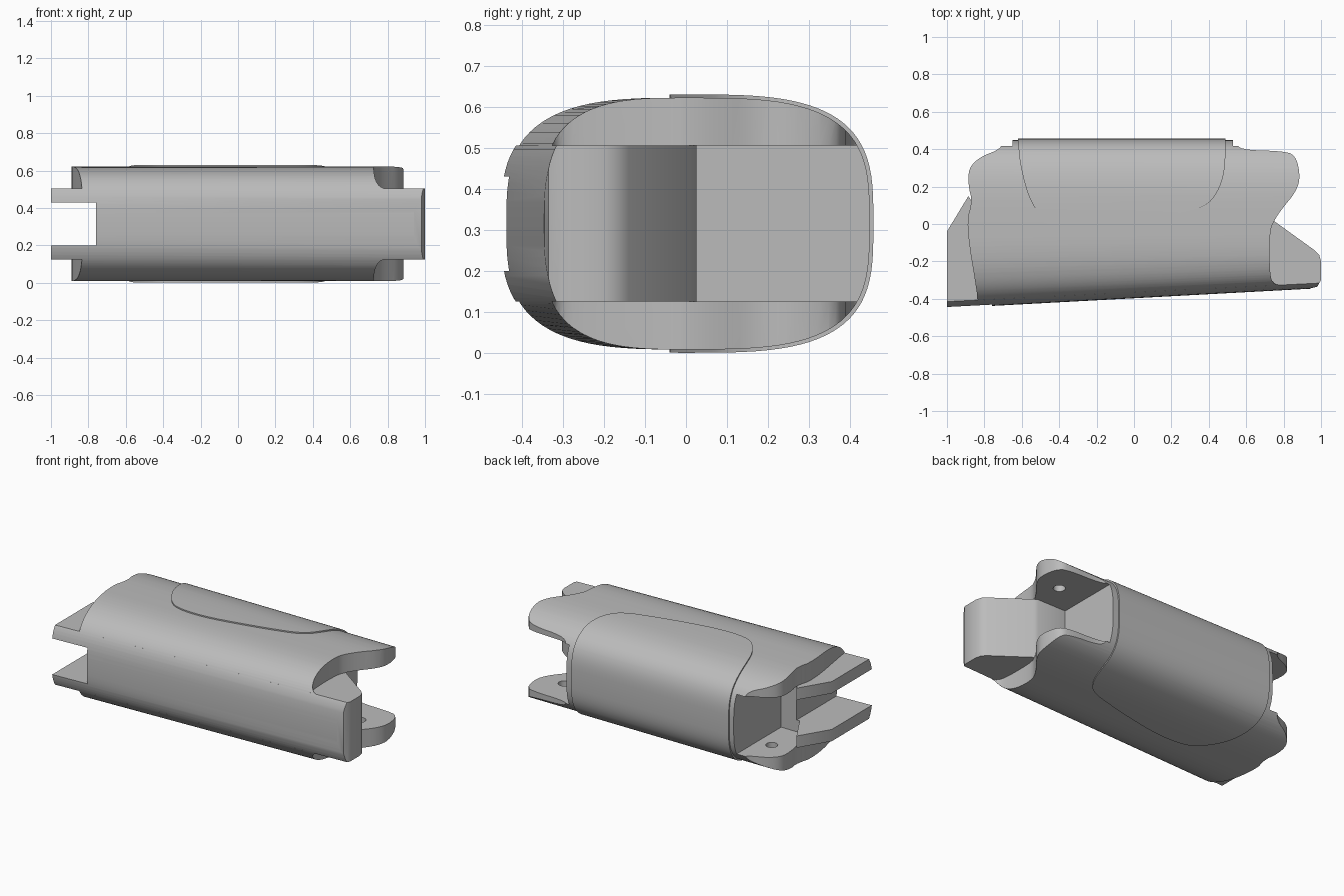
import bpy, bmesh, math

cube = bpy.data.objects.get("Cube")
if cube:
    bpy.data.objects.remove(cube, do_unlink=True)

MID = 0.315            # height of the centre plane
LOW, HIGH = 0.125, 0.505   # inner faces of the two shells

grey = bpy.data.materials.new("plain grey")
grey.use_nodes = True
colour = (0.5, 0.5, 0.5, 1)
grey.diffuse_color = colour
grey.node_tree.nodes["Principled BSDF"].inputs["Base Color"].default_value = colour


def loft(name, rings):
    """Solid skinned between two equal rings of points."""
    bm = bmesh.new()
    a, b = [[bm.verts.new(p) for p in ring] for ring in rings]
    n = len(a)
    for i in range(n):
        j = (i + 1) % n
        bm.faces.new((a[i], a[j], b[j], b[i]))
    bm.faces.new(a[::-1])
    bm.faces.new(b)
    bmesh.ops.recalc_face_normals(bm, faces=bm.faces)
    mesh = bpy.data.meshes.new(name)
    bm.to_mesh(mesh)
    bm.free()
    mesh.materials.append(grey)
    obj = bpy.data.objects.new(name, mesh)
    bpy.context.collection.objects.link(obj)
    return obj


def prism(outline, z0, z1):
    return loft("cutter", [[(x, y, z) for x, y in outline] for z in (z0, z1)])


def soften(points, passes=2):
    """Round a closed outline by cutting its corners."""
    for _ in range(passes):
        out = []
        for i, p in enumerate(points):
            q = points[(i + 1) % len(points)]
            for t in (0.25, 0.75):
                out.append((p[0] + (q[0] - p[0]) * t, p[1] + (q[1] - p[1]) * t))
        points = out
    return points


def rounded_bar(name, back, half_height, count=96):
    """Long rounded bar whose front face leans in towards +x."""
    def ring(x):
        front = 0.397 - 0.054 * x
        pts = []
        for i in range(count):
            t = 2 * math.pi * i / count
            c, s = math.cos(t), math.sin(t)
            depth, power = (back, 3.3) if c > 0 else (front, 3.1)
            y = math.copysign(abs(c) ** (2 / power), c) * depth
            z = math.copysign(abs(s) ** (2 / power), s) * half_height
            pts.append((x, y, MID + z))
        return pts
    return loft(name, [ring(-1.1), ring(1.1)])


def cut(obj, cutter, operation):
    mod = obj.modifiers.new("cut", 'BOOLEAN')
    mod.operation, mod.solver, mod.object = operation, 'EXACT', cutter
    bpy.context.view_layer.update()
    graph = bpy.context.evaluated_depsgraph_get()
    mesh = bpy.data.meshes.new_from_object(obj.evaluated_get(graph))
    obj.modifiers.clear()
    obj.data = mesh
    bpy.data.objects.remove(cutter, do_unlink=True)


def disc(x, y, radius, count=24):
    return [(x + radius * math.cos(2 * math.pi * i / count),
             y + radius * math.sin(2 * math.pi * i / count)) for i in range(count)]


# Outlines seen from above: shells with rounded lugs, core with tongue and prongs
shell_outline = soften([
    (-.7, .6), (-.7, .42), (-.74, .39), (-.82, .36), (-.885, .3), (-.885, .2),
    (-.865, .12), (-.9, 0), (-.83, -.42), (-.8, -.7), (.8, -.7), (.8, -.33),
    (.74, -.32), (.725, -.25), (.725, -.04), (.75, .02), (.79, .08), (.865, .17),
    (.89, .25), (.865, .37), (.79, .39), (.6, .395), (.54, .42), (.5, .6)])
core_outline = [
    (-.65, .6), (-.65, -.03), (-.78, -.03), (-.885, .15), (-1, -.04), (-1, -.6),
    (.92, -.6), (.94, -.345), (.98, -.335), (1, -.3), (1, -.2), (.99, -.165),
    (.965, -.14), (.75, .015), (.73, .025), (.53, .025), (.53, .6)]
panel_outline = soften([
    (-.62, .6), (-.62, .4), (-.595, .25), (-.55, .11), (-.46, -.01), (-.36, -.04),
    (-.2, -.04), (0, -.005), (.2, .04), (.38, .09), (.45, .17), (.485, .28),
    (.49, .4), (.49, .6)])

parts = []

# Lower and upper shells with blind pin holes on their inner faces
for name, z0, z1, face in (("lower_shell", -.1, LOW, LOW), ("upper_shell", HIGH, .8, HIGH)):
    shell = rounded_bar(name, 0.448, 0.307)
    cut(shell, prism(shell_outline, z0, z1), 'INTERSECT')
    for x in (-.745, .72):
        cut(shell, prism(disc(x, .2, .035), face - .07, face + .07), 'DIFFERENCE')
    parts.append(shell)

# Core between the shells, slotted at the -x end to leave two prongs
core = rounded_bar("core", 0.448, 0.307)
cut(core, prism(core_outline, LOW, HIGH), 'INTERSECT')
cut(core, prism([(-1.2, -.8), (-.76, -.8), (-.76, .8), (-1.2, .8)], .2, .43), 'DIFFERENCE')
parts.append(core)

# Raised panel wrapped around the back
panel = rounded_bar("back_panel", 0.457, 0.315)
cut(panel, prism(panel_outline, -.2, .9), 'INTERSECT')
parts.append(panel)

# Smooth shading with sharp rims
bpy.ops.object.select_all(action='DESELECT')
for obj in parts:
    obj.select_set(True)
bpy.context.view_layer.objects.active = parts[0]
bpy.ops.object.shade_smooth_by_angle(angle=math.radians(35))
